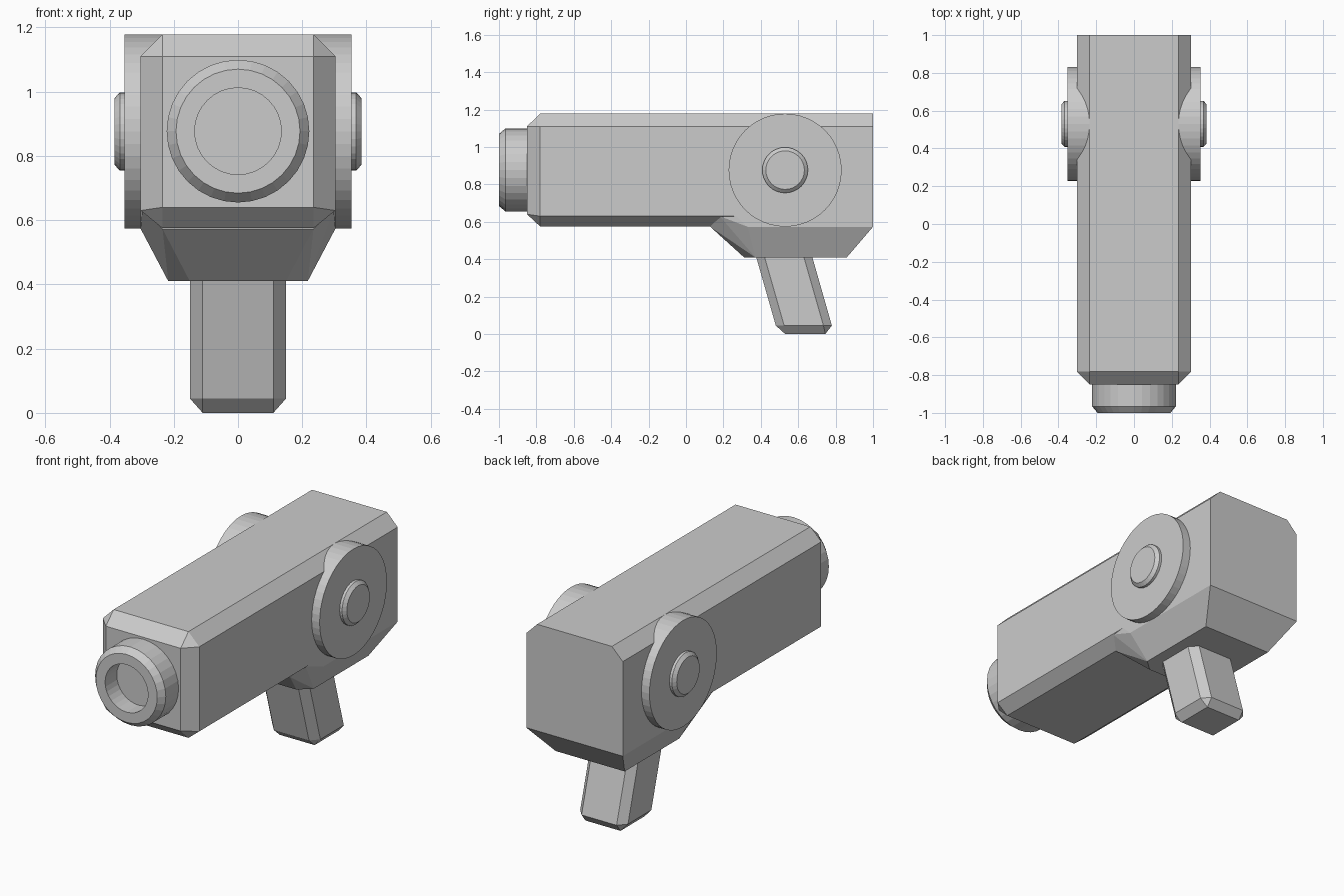
import bpy, bmesh, math
from mathutils import Matrix

cube = bpy.data.objects.get("Cube")
if cube:
    bpy.data.objects.remove(cube, do_unlink=True)

grey = bpy.data.materials.new("plain grey")
grey.use_nodes = True
grey.diffuse_color = (0.6, 0.6, 0.6, 1)
grey.node_tree.nodes["Principled BSDF"].inputs["Base Color"].default_value = (0.6, 0.6, 0.6, 1)


def finish(bm, name):
    bmesh.ops.recalc_face_normals(bm, faces=bm.faces)
    mesh = bpy.data.meshes.new(name)
    bm.to_mesh(mesh)
    bm.free()
    mesh.materials.append(grey)
    obj = bpy.data.objects.new(name, mesh)
    bpy.context.collection.objects.link(obj)
    return obj


def mirrored_hull(name, points):
    """Convex solid around the points and their mirror images in x."""
    bm = bmesh.new()
    for x, y, z in points:
        for side in (1, -1):
            bm.verts.new((side * x, y, z))
    result = bmesh.ops.convex_hull(bm, input=bm.verts)
    loose = [v for v in bm.verts if not v.link_faces]
    bmesh.ops.delete(bm, geom=loose, context="VERTS")
    bmesh.ops.dissolve_limit(bm, angle_limit=math.radians(1),
                             verts=bm.verts, edges=bm.edges)
    return finish(bm, name)


def turned(name, profile, matrix, segments=32):
    """Closed solid turned around local z from (radius, height) pairs."""
    bm = bmesh.new()
    rings = []
    for r, h in profile:
        rings.append([bm.verts.new((r * math.cos(a), r * math.sin(a), h))
                      for a in (2 * math.pi * i / segments for i in range(segments))])
    for low, high in zip(rings, rings[1:]):
        for i in range(segments):
            j = (i + 1) % segments
            bm.faces.new((low[i], low[j], high[j], high[i]))
    bm.faces.new(rings[0])
    bm.faces.new(rings[-1])
    bm.transform(matrix)
    return finish(bm, name)


# Long body with chamfered edges and a chamfered front
W, IN = 0.303, 0.235
body = [(IN, -0.85, 0.64), (IN, -0.85, 1.11)]
for y in (-0.78, 1.0):
    body += [(IN, y, 0.575), (W, y, 0.63), (W, y, 1.11), (IN, y, 1.178)]
mirrored_hull("body", body)

# Tapered lower housing under the rear half
mirrored_hull("lower_housing", [
    (W, 1.0, 0.68), (W, 1.0, 0.573), (0.217, 0.86, 0.41),
    (W, 0.22, 0.675), (0.298, 0.18, 0.63), (W, 0.33, 0.573),
    (IN, 0.13, 0.573), (0.183, 0.28, 0.48), (0.15, 0.31, 0.41),
    (0.25, 0.31, 0.54), (0.217, 0.37, 0.41),
])

# Slanted handle with chamfered corners and foot
handle = [(0.11, 0.53, 0), (0.11, 0.745, 0)]
for z, y in ((0.045, 0.63), (0.5, 0.50)):
    for s in (1, -1):
        handle += [(0.11, y + s * 0.15, z), (0.15, y + s * 0.105, z)]
mirrored_hull("handle", handle)

# Front nozzle with a recessed bore
turned("nozzle",
       [(0.222, 0), (0.222, 0.13), (0.193, 0.165), (0.135, 0.165), (0.135, 0.06)],
       Matrix.Translation((0, -0.835, 0.877)) @ Matrix.Rotation(math.pi / 2, 4, "X"))

# Side discs and their central knobs
for side, label in ((1, "left"), (-1, "right")):
    place = Matrix.Translation((0, 0.53, 0.876)) @ Matrix.Rotation(side * math.pi / 2, 4, "Y")
    turned(label + "_disc", [(0.302, 0.1), (0.302, 0.353)], place, 48)
    turned(label + "_knob", [(0.122, 0.33), (0.122, 0.368), (0.103, 0.385)], place)
